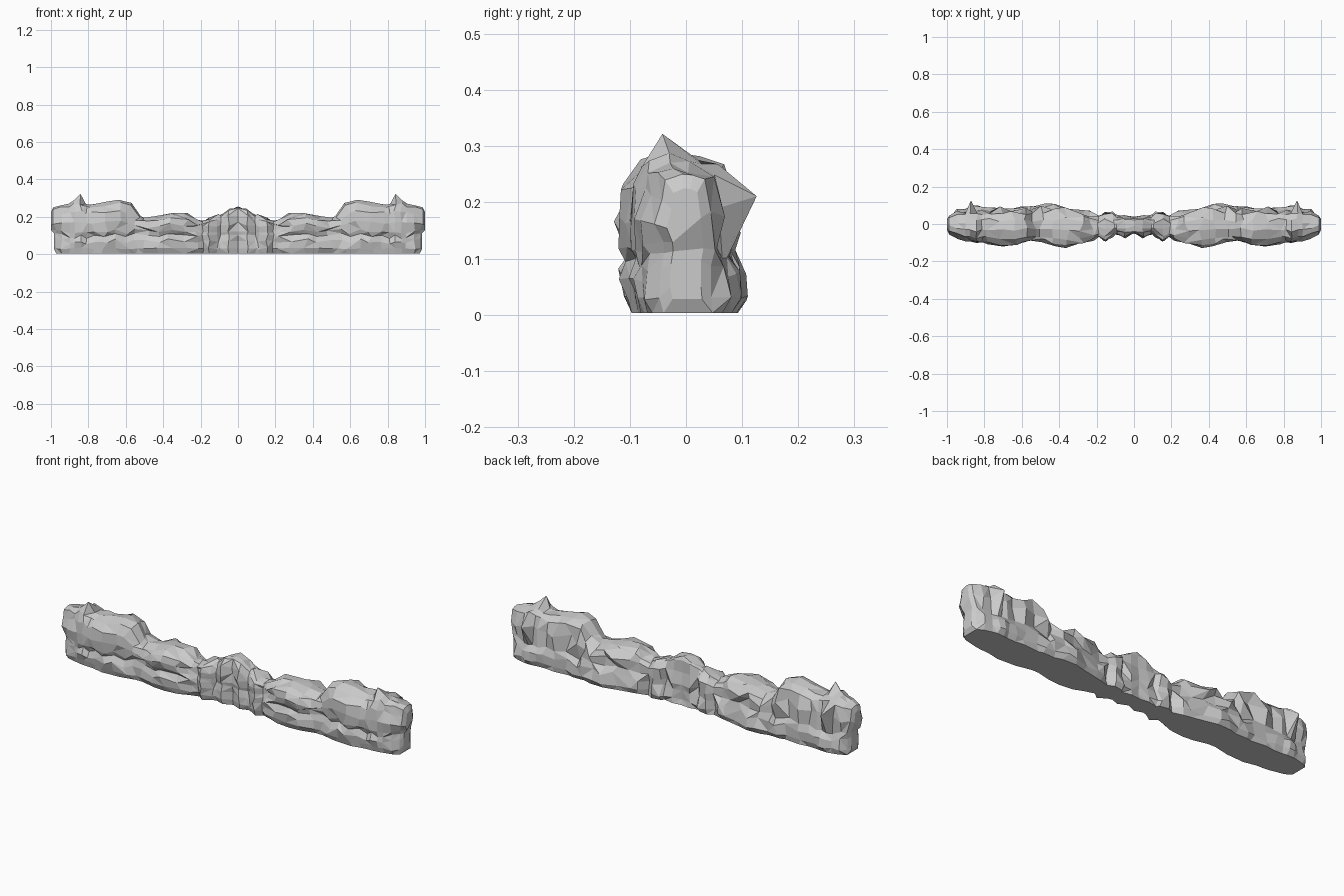
import bpy, bmesh, random

if "Cube" in bpy.data.objects:
    bpy.data.objects.remove(bpy.data.objects["Cube"])

random.seed(11)

# Stations along the right half: x, crest height, front depth, back depth
STATIONS = [
    (0.00, .252, .048, .045), (0.05, .240, .074, .052), (0.095, .212, .056, .040),
    (0.11, .215, .064, .055), (0.155, .190, .098, .065), (0.19, .178, .066, .045),
    (0.23, .185, .086, .062), (0.28, .218, .110, .070), (0.36, .222, .121, .090),
    (0.43, .200, .115, .105), (0.49, .192, .092, .102), (0.54, .205, .092, .088),
    (0.585, .275, .100, .090), (0.64, .290, .114, .082), (0.71, .281, .121, .092),
    (0.775, .266, .106, .084), (0.81, .270, .102, .086), (0.84, .290, .101, .090),
    (0.872, .288, .094, .092), (0.90, .270, .086, .086), (0.945, .262, .075, .074),
    (0.982, .254, .050, .054),
]

# Cross-section: side fraction (front negative), absolute z, share of height above the seam
RING = [
    (-.80, .003, 0), (-.90, .030, 0), (-.96, .070, 0), (-.84, .100, 0),
    (-.94, .122, 0), (-1.0, .12, .35), (-.92, .12, .66), (-.70, .12, .90),
    (-.28, .12, 1.0), (.22, .12, .95), (.60, .12, .84), (.80, .12, .46),
    (.80, .112, 0), (.95, .080, 0), (.98, .030, 0), (.88, .003, 0),
]


def jitter(amount):
    return random.uniform(-amount, amount)


# Half of the rock wall, lofted through uneven rings
bm = bmesh.new()
rings = []
last = len(STATIONS) - 1
for i, (x, top, front, back) in enumerate(STATIONS):
    ring = []
    seam = jitter(.012) if x > .2 else 0      # the ledge wanders up and down
    chunk = .012 * (-1) ** i if x > .25 else .004   # alternate blocks at the back
    for j, (side, z, share) in enumerate(RING):
        upper = share > 0
        if x < .25 and j in (3, 4):           # upright stones in the middle, no ledge
            side = -.97
        y = side * (front if side < 0 else back)
        h = z + share * (top - .12)
        dx = 0 if i == 0 else jitter(.018 if .2 < x < .8 else .006)
        if z > .01:
            y += jitter(.008 if side < 0 else .013)
            h += jitter(.011) if upper and share < .99 else jitter(.005)
        if j in (2, 3, 4, 12, 13):
            h += seam
        if j in (10, 11):
            y += chunk * (1 if j == 11 else -1) * .6
        if i == last:
            dx = -.010 if not upper else .006
        ring.append(bm.verts.new((x + dx, y, h)))
    rings.append(ring)

# Two sharp outcrops: one on the crest, one on the back
rings[17][8].co = (.842, -.042, .322)
rings[18][11].co = (.872, .126, .211)

n = len(RING)
for a, b in zip(rings, rings[1:]):
    for j in range(n):
        k = (j + 1) % n
        q = [a[j], a[k], b[k], b[j]]
        # Broken diagonals give the chipped facets
        if j == n - 1 or random.random() < .5:
            bm.faces.new(q)
        elif random.random() < .5:
            bm.faces.new(q[:3])
            bm.faces.new((q[0], q[2], q[3]))
        else:
            bm.faces.new((q[0], q[1], q[3]))
            bm.faces.new(q[1:])

# Blunt end: a smaller inner ring and closing faces
end = []
for v in rings[-1]:
    inner_z = .125 + (v.co.z - .125) * .80
    inner_x = .984 if v.co.z < .12 else .9995
    end.append(bm.verts.new((inner_x, v.co.y * .6, inner_z)))
for j in range(n):
    k = (j + 1) % n
    bm.faces.new((rings[-1][j], rings[-1][k], end[k], end[j]))
for j in range(n // 2 - 1):
    bm.faces.new((end[j], end[j + 1], end[n - 2 - j], end[n - 1 - j]))

bmesh.ops.recalc_face_normals(bm, faces=bm.faces)
# Outward check using the underside
if sum(f.normal.z for f in bm.faces if f.calc_center_median().z < .01) > 0:
    bmesh.ops.reverse_faces(bm, faces=bm.faces)
mesh = bpy.data.meshes.new("rock_wall")
bm.to_mesh(mesh)
bm.free()
wall = bpy.data.objects.new("rock_wall", mesh)
bpy.context.collection.objects.link(wall)

# Left half
mirror = wall.modifiers.new("mirror", 'MIRROR')
mirror.use_axis[0] = True
mirror.use_clip = True
mirror.merge_threshold = .001
